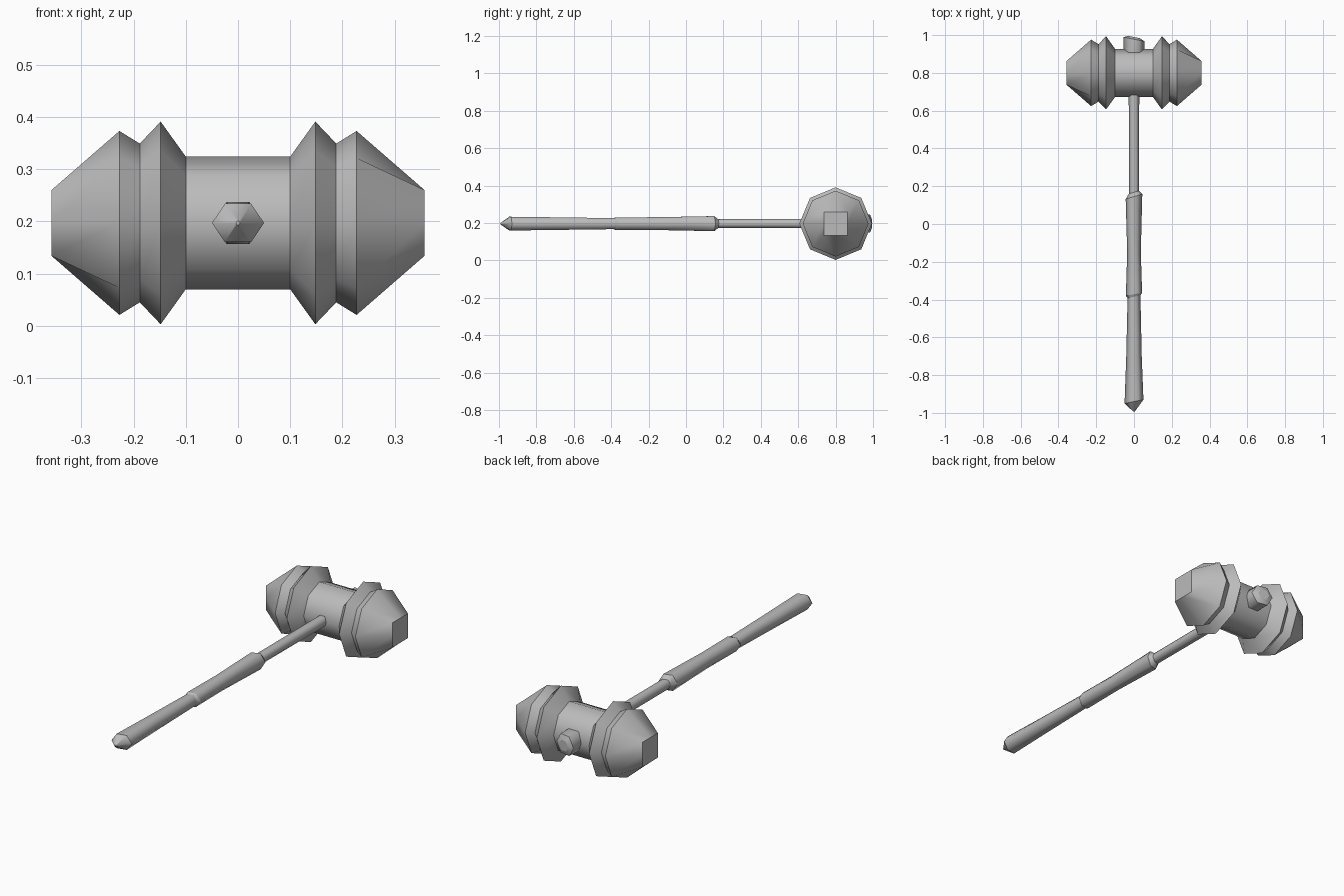
import bpy, bmesh, math
from mathutils import Vector

cube = bpy.data.objects.get("Cube")
if cube:
    bpy.data.objects.remove(cube, do_unlink=True)

gray = bpy.data.materials.new("plain gray")
gray.use_nodes = True
COLOR = (0.5, 0.5, 0.5, 1)
gray.diffuse_color = COLOR
gray.node_tree.nodes["Principled BSDF"].inputs["Base Color"].default_value = COLOR

CZ = 0.197   # height of the shared axes
HEAD_Y = 0.8


def loft(name, rings, sharp):
    """Skin rings of points; smooth along the sides, sharp at the listed rings."""
    bm = bmesh.new()
    loops = [[bm.verts.new(p) for p in ring] for ring in rings]
    n = len(loops[0])
    for a, b in zip(loops, loops[1:]):
        for i in range(n):
            j = (i + 1) % n
            bm.faces.new((a[i], a[j], b[j], b[i])).smooth = True
    for cap in (loops[0], loops[-1]):
        bm.faces.new(cap)
    for k in sharp:
        for i in range(n):
            bm.edges.get((loops[k][i], loops[k][(i + 1) % n])).smooth = False
    bmesh.ops.recalc_face_normals(bm, faces=bm.faces)
    mesh = bpy.data.meshes.new(name)
    bm.to_mesh(mesh)
    bm.free()
    mesh.materials.append(gray)
    obj = bpy.data.objects.new(name, mesh)
    bpy.context.collection.objects.link(obj)
    return obj


def octagon(x, r, square=False):
    """Ring round the head axis; a square one has points at its side middles."""
    ring = []
    for i in range(8):
        a = i * math.pi / 4
        k = r * math.sqrt(2) if square and i % 2 else r
        ring.append(Vector((x, HEAD_Y + k * math.cos(a), CZ + k * math.sin(a))))
    return ring


def hexagon(y, r, tilt=0.0, flat=1.0):
    """Ring round the handle axis, leaning along y as x grows."""
    ring = []
    for i in range(6):
        a = i * math.pi / 3
        x = r * math.cos(a)
        ring.append(Vector((x, y + tilt * x, CZ + flat * r * math.sin(a))))
    return ring


# Head: mirrored profile from the square striking face to the waist
half = [(0.227, 0.176), (0.188, 0.152), (0.148, 0.194), (0.10, 0.127)]
left = [octagon(0.357, 0.063, True)] + [octagon(x, r) for x, r in half]
right = [octagon(-x, r) for x, r in reversed(half)] + [octagon(-0.357, 0.063, True)]
loft("hammer_head", left + right, range(10))

# Handle: pommel tip, tapered shaft, raised grip and thin neck
shaft = [(-0.993, 0.004, 0, 1), (-0.94, 0.05, 0.2, 0.85), (-0.7, 0.041, 0, 0.95),
         (-0.385, 0.034, 0.2, 1), (-0.372, 0.043, 0.2, 0.9), (-0.15, 0.036, 0, 1.1),
         (0.145, 0.044, 0.3, 1.05), (0.168, 0.027, 0.3, 1), (0.75, 0.028, 0, 1)]
loft("handle", [hexagon(*s) for s in shaft], (1, 3, 4, 6, 7))

# Handle end showing at the back of the head
end = [(0.86, 0.05, 0, 1), (0.915, 0.056, 0, 1), (0.978, 0.056, -0.2, 1), (0.99, 0.03, -0.2, 1)]
loft("handle_end", [hexagon(*s) for s in end], (2,))
